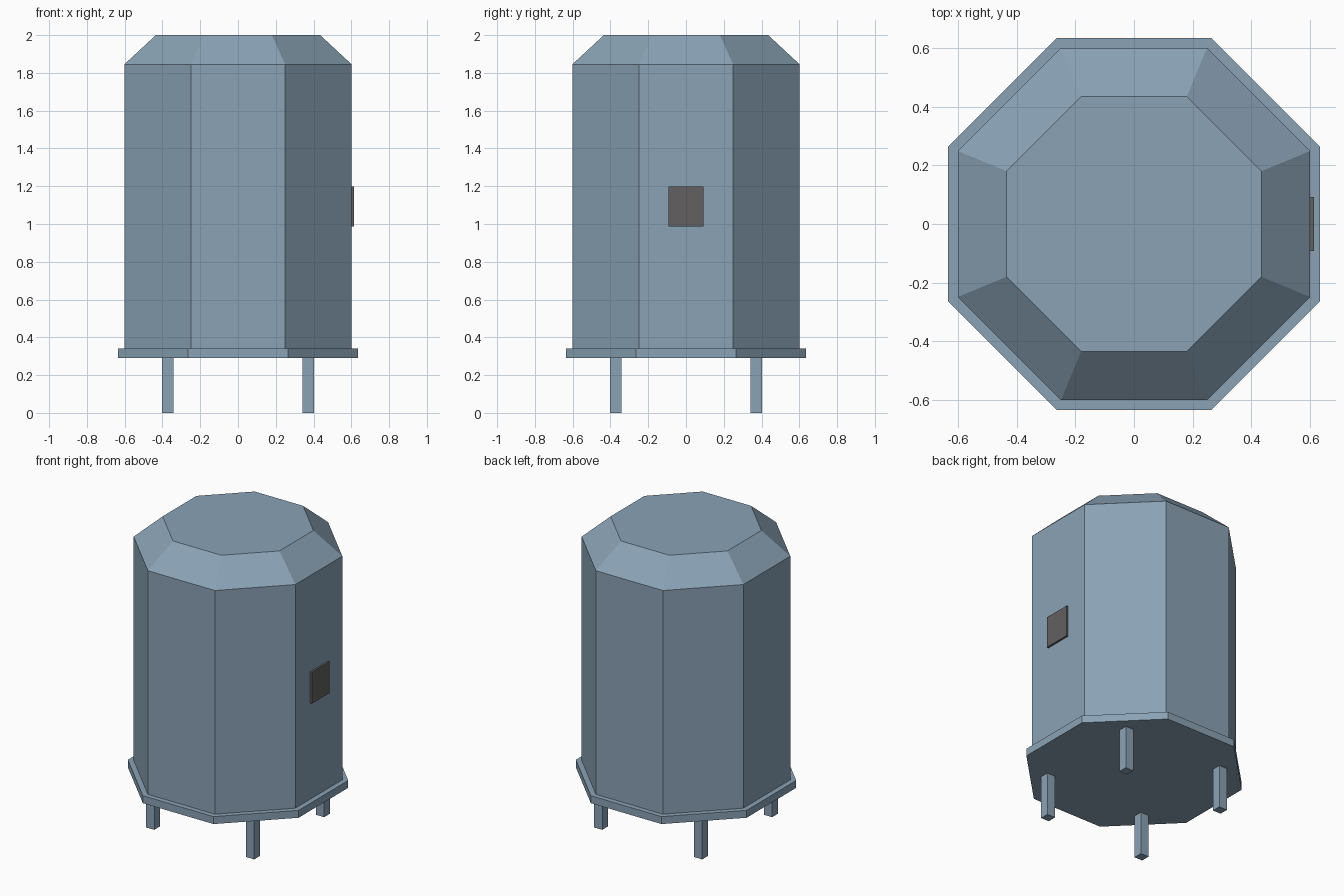
import bpy, bmesh, math

if "Cube" in bpy.data.objects:
    bpy.data.objects.remove(bpy.data.objects["Cube"])

def material(name, rgb):
    m = bpy.data.materials.new(name)
    m.diffuse_color = (*rgb, 1)
    m.use_nodes = True
    m.node_tree.nodes["Principled BSDF"].inputs["Base Color"].default_value = m.diffuse_color
    return m

steel = material("blue grey steel", (0.255, 0.365, 0.465))
dark = material("dark grey", (0.122, 0.117, 0.115))

def finish(name, bm, mat):
    bmesh.ops.recalc_face_normals(bm, faces=bm.faces)
    me = bpy.data.meshes.new(name)
    bm.to_mesh(me)
    bm.free()
    me.materials.append(mat)
    ob = bpy.data.objects.new(name, me)
    bpy.context.collection.objects.link(ob)
    return ob

def octagon_stack(name, levels, mat):
    """Closed eight-sided solid from (distance to flat side, height) levels."""
    bm = bmesh.new()
    rings = []
    for apothem, z in levels:
        r = apothem / math.cos(math.pi / 8)
        rings.append([bm.verts.new((r * math.cos(a), r * math.sin(a), z))
                      for a in (math.pi / 8 + i * math.pi / 4 for i in range(8))])
    for low, high in zip(rings, rings[1:]):
        for i in range(8):
            j = (i + 1) % 8
            bm.faces.new((low[i], low[j], high[j], high[i]))
    bm.faces.new(rings[0])
    bm.faces.new(rings[-1])
    return finish(name, bm, mat)

def box(name, lo, hi, mat):
    bm = bmesh.new()
    bmesh.ops.create_cube(bm, size=1)
    for v in bm.verts:
        v.co = [l + (c + 0.5) * (h - l) for c, l, h in zip(v.co, lo, hi)]
    return finish(name, bm, mat)

# Tank body with sloped shoulder, and the base plate below it
octagon_stack("tank_body", [(0.602, 0.34), (0.602, 1.845), (0.435, 2.0)], steel)
octagon_stack("base_plate", [(0.636, 0.29), (0.636, 0.34)], steel)

# Four square legs
for sx, side in ((-1, "left"), (1, "right")):
    for sy, end in ((-1, "front"), (1, "back")):
        x, y = sx * 0.372, sy * 0.372
        box(f"{end}_{side}_leg", (x - 0.03, y - 0.03, 0), (x + 0.03, y + 0.03, 0.29), steel)

# Control panel on the right side
box("control_panel", (0.595, -0.093, 0.987), (0.615, 0.093, 1.198), dark)
